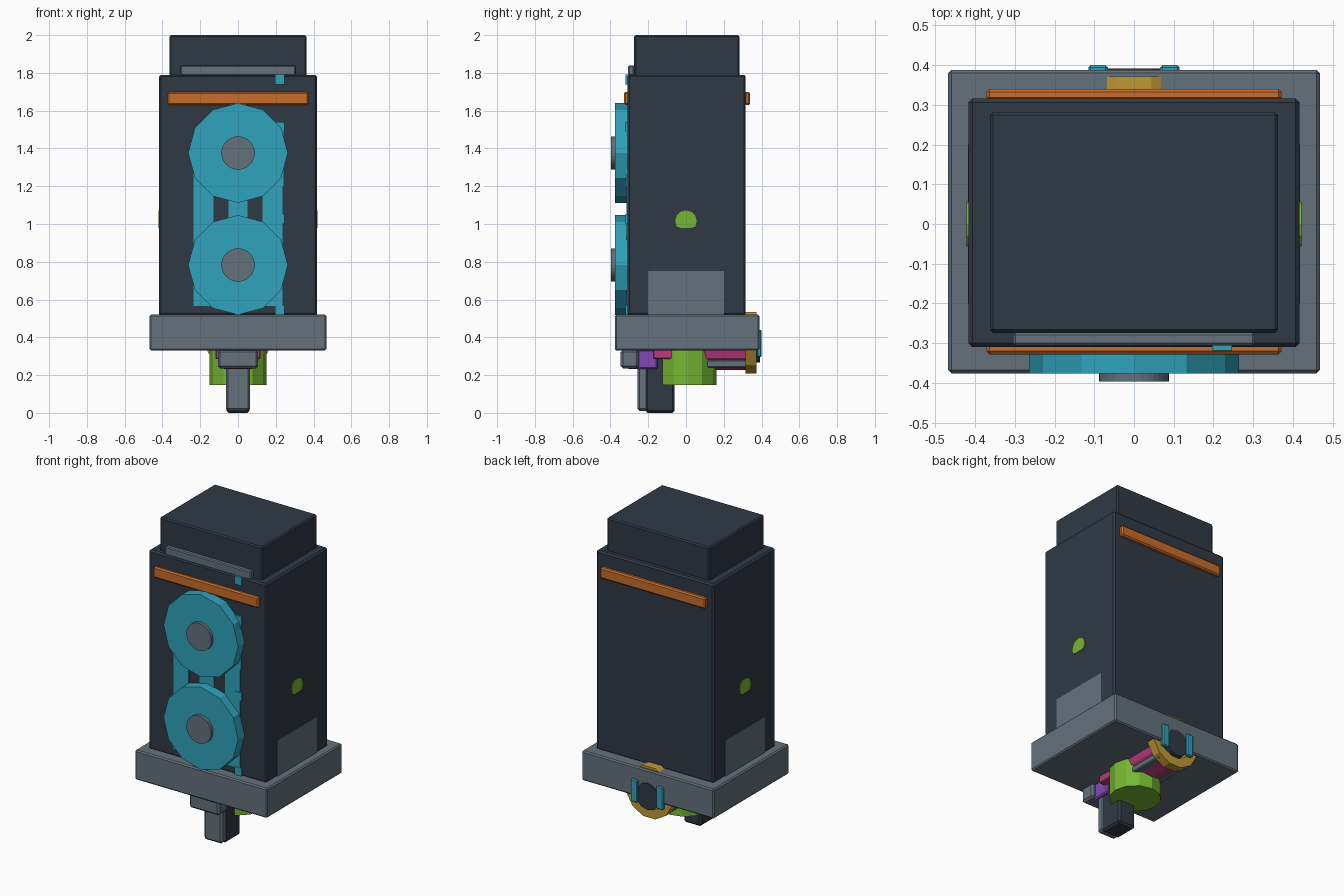
import bpy, bmesh, math
from mathutils import Matrix

if "Cube" in bpy.data.objects:
    bpy.data.objects.remove(bpy.data.objects["Cube"])


def lin(c):
    return c / 12.92 if c <= 0.04045 else ((c + 0.055) / 1.055) ** 2.4


def material(name, hexcode):
    m = bpy.data.materials.new(name)
    rgb = [lin(int(hexcode[i:i + 2], 16) / 255) for i in (0, 2, 4)]
    m.diffuse_color = (*rgb, 1)
    m.use_nodes = True
    m.node_tree.nodes["Principled BSDF"].inputs["Base Color"].default_value = m.diffuse_color
    return m


DARK = material("dark slate", "2F3945")
GREY = material("steel grey", "63717B")
TEAL = material("teal", "2FA3BC")
ORANGE = material("orange", "C76D2A")
GREEN = material("lime green", "76B733")
GOLD = material("gold", "BE9936")
PINK = material("magenta", "B83A7C")
PURPLE = material("purple", "8449B6")


def finish(name, bm, mat):
    bmesh.ops.recalc_face_normals(bm, faces=bm.faces)
    me = bpy.data.meshes.new(name)
    bm.to_mesh(me)
    bm.free()
    me.materials.append(mat)
    ob = bpy.data.objects.new(name, me)
    bpy.context.collection.objects.link(ob)
    return ob


def box(name, mat, x, y, z, bevel=0.0):
    """Box from (min, max) ranges, with an optional small bevel."""
    bm = bmesh.new()
    bmesh.ops.create_cube(bm, size=1)
    for v in bm.verts:
        v.co = [r[0] + (c + 0.5) * (r[1] - r[0]) for r, c in zip((x, y, z), v.co)]
    if bevel:
        bmesh.ops.bevel(bm, geom=bm.edges[:], offset=bevel, segments=1, affect='EDGES')
    return finish(name, bm, mat)


def cyl(name, mat, axis, centre, r, lo, hi, sides=12, turn=0.0):
    """Prism along an axis; centre holds the two remaining coordinates in order."""
    bm = bmesh.new()
    bmesh.ops.create_cone(bm, cap_ends=True, segments=sides, radius1=r, radius2=r, depth=hi - lo)
    bm.transform(Matrix.Rotation(turn, 4, 'Z'))
    mid = (lo + hi) / 2
    for v in bm.verts:
        a, b, d = v.co.x + centre[0], v.co.y + centre[1], v.co.z + mid
        v.co = {'X': (d, a, b), 'Y': (a, d, b), 'Z': (a, b, d)}[axis]
    return finish(name, bm, mat)


# Main housing
box("base_plate", GREY, (-.468, .468), (-.376, .388), (.33, .52), .008)
box("body", DARK, (-.417, .417), (-.31, .316), (.515, 1.79), .01)
box("top_cap", DARK, (-.363, .363), (-.274, .282), (1.78, 2.0), .008)
box("top_front_rail", GREY, (-.305, .305), (-.306, -.274), (1.785, 1.84), .006)
box("front_band", ORANGE, (-.372, .372), (-.328, -.30), (1.63, 1.70), .008)
box("back_band", ORANGE, (-.372, .372), (.31, .34), (1.63, 1.70), .008)

# Side panels and green side knobs
for s, side in ((-1, "left"), (1, "right")):
    box(side + "_panel", GREY, sorted((s * .40, s * .4185)), (-.2, .2), (.515, .75))
    knob = cyl(side + "_knob", GREEN, 'X', (0, 1.015), .057, *sorted((s * .40, s * .422)), 12)
    for v in knob.data.vertices:
        v.co.z = max(v.co.z, .98)

# Front frame, clips and the two reels
for i, (a, b) in enumerate(((-.235, -.13), (-.05, .05), (.13, .235))):
    box(f"frame_strip_{i}", TEAL, (a, b), (-.316, -.30), (.565, 1.35))
box("feed_strip", TEAL, (.2, .242), (-.317, -.30), (1.2, 1.52))
for i, z in enumerate((.545, 1.027, 1.515, 1.765)):
    box(f"clip_{i}", TEAL, (.197, .247), (-.319, -.29), (z - .026, z + .026))
for z, n in ((1.376, "upper"), (.783, "lower")):
    cyl(n + "_reel", TEAL, 'Y', (0, z), .264, -.376, -.30)
    cyl(n + "_hub", GREY, 'Y', (0, z), .088, -.397, -.37, 32)

# Handle and front block underneath
box("handle_front", GREY, (-.064, .064), (-.257, -.2), (.01, .33), .012)
box("handle_back", DARK, (-.062, .062), (-.215, -.06), (0, .33), .012)
box("front_block", GREY, (-.106, .106), (-.346, -.25), (.236, .335), .012)
box("purple_slide", PURPLE, (-.08, .08), (-.31, -.15), (.232, .335), .008)

# Round housing and lower barrel
cyl("round_housing", GREEN, 'Z', (0, .01), .152, .148, .40)
box("barrel_front", PINK, (-.12, .12), (-.175, .1), (.285, .335), .006)
cyl("barrel_back", PINK, 'Y', (0, .355), .128, .08, .315, 12)
for s, side in ((-1, "left"), (1, "right")):
    box(side + "_rail", GREY, sorted((s * .06, s * .105)), (.1, .35), (.24, .28), .006)

# Gold ring at the back: rectangular section swept round the y axis
bm = bmesh.new()
loops = []
N = 12
for i in range(N):
    a = 2 * math.pi * (i + .5) / N
    loops.append([bm.verts.new((r * math.sin(a), y, .372 + r * math.cos(a)))
                  for r, y in ((.168, .315), (.168, .372), (.11, .372), (.11, .315))])
for i in range(N):
    p, q = loops[i], loops[(i + 1) % N]
    for j in range(4):
        k = (j + 1) % 4
        bm.faces.new((p[j], p[k], q[k], q[j]))
finish("back_ring", bm, GOLD)

# Muzzle disc and pegs on the back
cyl("muzzle_disc", DARK, 'Y', (0, .352), .085, .30, .392, 12)
for s, side in ((-1, "left"), (1, "right")):
    box(side + "_peg", TEAL, sorted((s * .066, s * .115)), (.375, .4), (.295, .44), .006)
